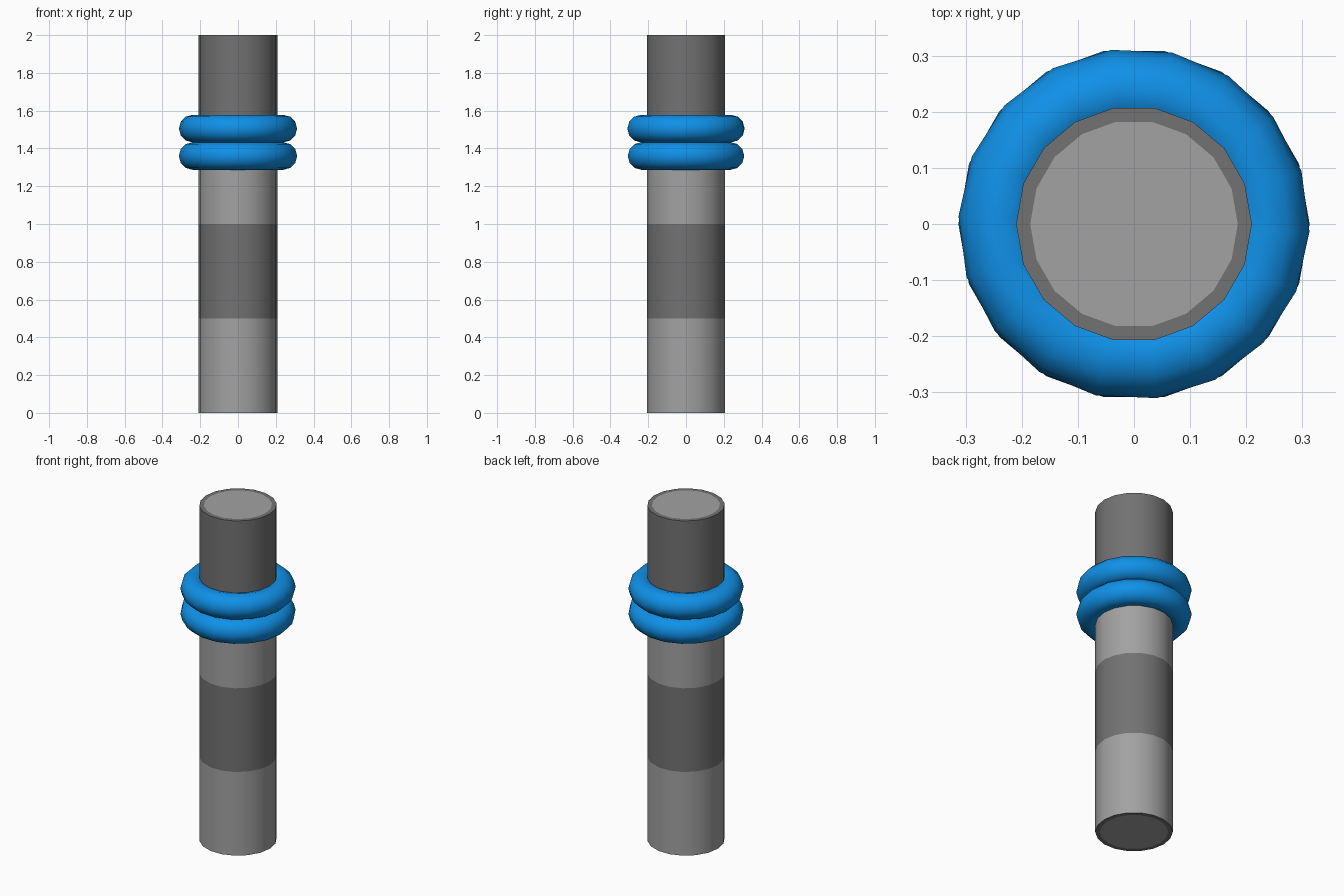
import bpy, bmesh, math

if "Cube" in bpy.data.objects:
    bpy.data.objects.remove(bpy.data.objects["Cube"])

SIDES = 18


def material(name, rgb):
    m = bpy.data.materials.new(name)
    m.diffuse_color = (*rgb, 1)
    m.use_nodes = True
    m.node_tree.nodes["Principled BSDF"].inputs["Base Color"].default_value = m.diffuse_color
    return m


dark = material("dark_grey", (0.17, 0.17, 0.17))
light = material("light_grey", (0.36, 0.36, 0.36))
blue = material("blue", (0.005, 0.28, 0.80))


def finish(name, bm, mats):
    me = bpy.data.meshes.new(name)
    bmesh.ops.recalc_face_normals(bm, faces=bm.faces)
    bm.to_mesh(me)
    bm.free()
    ob = bpy.data.objects.new(name, me)
    bpy.context.collection.objects.link(ob)
    for m in mats:
        me.materials.append(m)
    bpy.ops.object.select_all(action='DESELECT')
    ob.select_set(True)
    bpy.context.view_layer.objects.active = ob
    bpy.ops.object.shade_smooth_by_angle(angle=math.radians(40))
    return ob


def circle(bm, r, z):
    return [bm.verts.new((r * math.cos(2 * math.pi * i / SIDES),
                          r * math.sin(2 * math.pi * i / SIDES), z))
            for i in range(SIDES)]


# Pole: alternating half-unit bands, with a dark rim around each light end disc
bm = bmesh.new()
profile = [(0.185, 0), (0.21, 0), (0.21, 0.5), (0.21, 1), (0.21, 1.5), (0.21, 2), (0.185, 2)]
rings = [circle(bm, r, z) for r, z in profile]
for a, b in zip(rings, rings[1:]):
    for i in range(SIDES):
        j = (i + 1) % SIDES
        bm.faces.new((a[i], a[j], b[j], b[i]))
bm.faces.new(rings[0][::-1])
bm.faces.new(rings[-1])
for f in bm.faces:
    z = f.calc_center_median().z
    if len(f.verts) > 4:
        f.material_index = 1
    elif 0 < z < 2:
        f.material_index = 1 if int(z / 0.5) % 2 == 0 else 0
finish("pole", bm, [dark, light])


# Blue ring collars, one turned slightly against the other
def collar(name, z, turn):
    bpy.ops.mesh.primitive_torus_add(
        major_segments=SIDES, minor_segments=12, major_radius=0.24,
        minor_radius=0.073, location=(0, 0, z), rotation=(0, 0, math.radians(turn)))
    ob = bpy.context.object
    ob.name = name
    ob.data.materials.append(blue)
    bpy.ops.object.shade_smooth()


collar("upper_ring", 1.505, -2.5)
collar("lower_ring", 1.36, 0)
